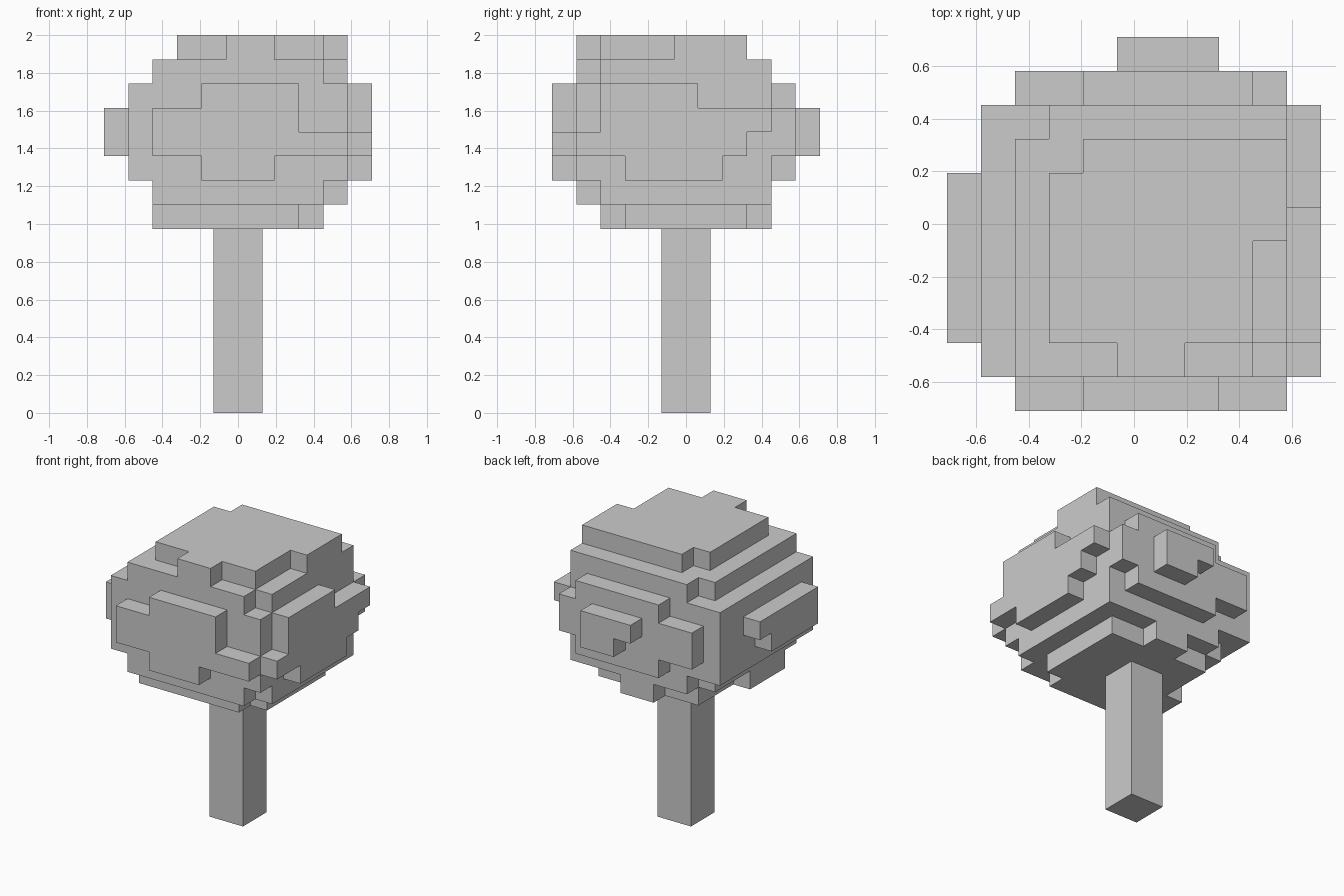
import bpy, bmesh
from mathutils import Vector

if "Cube" in bpy.data.objects:
    bpy.data.objects.remove(bpy.data.objects["Cube"])

VX, VZ = 0.129, 0.1282       # voxel size across and up
Z0 = 2 - 8 * VZ              # underside of the foliage


def make_object(name, bm):
    mesh = bpy.data.meshes.new(name)
    bm.to_mesh(mesh)
    bm.free()
    obj = bpy.data.objects.new(name, mesh)
    bpy.context.collection.objects.link(obj)
    return obj


# Foliage cells, 11 x 11 x 8 grid
cells = set()


def each(x0, x1, y0, y1, z0, z1):
    return {(x, y, z) for x in range(x0, x1) for y in range(y0, y1)
            for z in range(z0, z1)}


def fill(*box):
    cells.update(each(*box))


def cut(*box):
    cells.difference_update(each(*box))


# Bottom layer
fill(3, 9, 2, 8, 0, 1)
fill(2, 3, 2, 5, 0, 1)
fill(5, 7, 8, 9, 0, 1)
cut(8, 9, 2, 3, 0, 1)
# Second layer and the layer under the crown, with clipped corners
for z in (1, 6):
    fill(2, 10, 1, 9, z, z + 1)
    cut(9, 10, 1, 2, z, z + 1)
    cut(2, 3, 8, 9, z, z + 1)
# Main body
fill(1, 10, 1, 9, 2, 6)
# Crown
fill(3, 9, 2, 7, 7, 8)
fill(4, 10, 7, 8, 7, 8)
fill(9, 10, 5, 7, 7, 8)
fill(5, 7, 1, 2, 7, 8)
# Back slab and its bump
fill(4, 9, 9, 10, 2, 6)
fill(2, 10, 9, 10, 3, 5)
fill(5, 8, 10, 11, 4, 5)
fill(6, 8, 10, 11, 3, 4)
# Left bump
fill(0, 1, 2, 7, 4, 5)
fill(0, 1, 2, 6, 3, 4)
# Front and right bumps, (start, end) for each layer
for z, (a, b) in zip(range(2, 6), ((4, 7), (2, 10), (2, 8), (4, 8))):
    fill(a, b, 0, 1, z, z + 1)
for z, (a, b) in zip(range(2, 6), ((3, 7), (1, 8), (2, 9), (2, 6))):
    fill(10, 11, a, b, z, z + 1)

# Skin only the exposed cell sides
bm = bmesh.new()
for c in sorted(cells):
    for axis in range(3):
        for side in (0, 1):
            n = list(c)
            n[axis] += 2 * side - 1
            if tuple(n) in cells:
                continue
            u, v = (axis + 1) % 3, (axis + 2) % 3
            loop = [(0, 0), (1, 0), (1, 1), (0, 1)]
            verts = []
            for a, b in (loop if side else loop[::-1]):
                p = list(c)
                p[axis] += side
                p[u] += a
                p[v] += b
                verts.append(bm.verts.new(((p[0] - 5.5) * VX,
                                           (p[1] - 5.5) * VX,
                                           Z0 + p[2] * VZ)))
            bm.faces.new(verts)
bmesh.ops.remove_doubles(bm, verts=bm.verts, dist=0.001)
make_object("foliage", bm)

# Trunk
bm = bmesh.new()
bmesh.ops.create_cube(bm, size=1)
bmesh.ops.scale(bm, vec=Vector((2 * VX, 2 * VX, Z0)), verts=bm.verts)
bmesh.ops.translate(bm, vec=Vector((0, 0, Z0 / 2)), verts=bm.verts)
make_object("trunk", bm)
